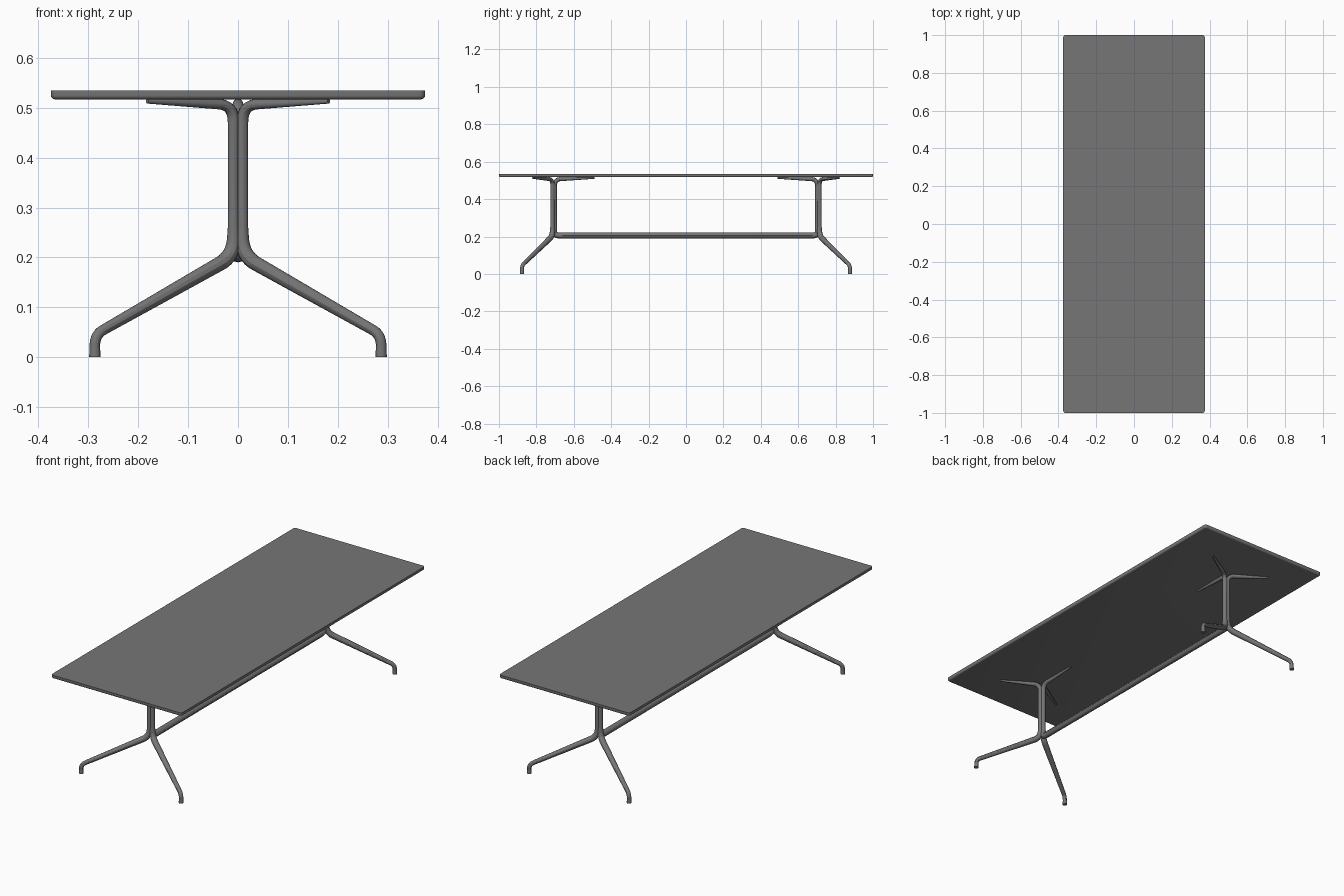
import bpy
import bmesh
from mathutils import Vector

cube = bpy.data.objects.get("Cube")
if cube:
    bpy.data.objects.remove(cube, do_unlink=True)

grey = bpy.data.materials.new("dark grey")
grey.use_nodes = True
colour = (0.18, 0.18, 0.18, 1)
grey.diffuse_color = colour
grey.node_tree.nodes["Principled BSDF"].inputs["Base Color"].default_value = colour


def select_only(ob):
    bpy.ops.object.select_all(action="DESELECT")
    ob.select_set(True)
    bpy.context.view_layer.objects.active = ob


def rounded_path(points, steps=8):
    """Points are (x, y, z, radius, bend size); corners become smooth bends."""
    path = []
    for i, (x, y, z, r, bend) in enumerate(points):
        here = Vector((x, y, z, r))
        if bend == 0:
            path.append(here)
            continue
        ends = []
        for other in (points[i - 1], points[i + 1]):
            step = Vector(other[:4]) - here
            ends.append(here + step * (bend / step.xyz.length))
        a, b = ends
        for k in range(steps + 1):
            t = k / steps
            path.append(a * (1 - t) ** 2 + here * (2 * t * (1 - t)) + b * t * t)
    return path


def tube(name, points):
    """Tapered round tube along a path with rounded bends."""
    path = rounded_path(points)
    data = bpy.data.curves.new(name, "CURVE")
    data.dimensions = "3D"
    data.bevel_depth = 1
    data.bevel_resolution = 4
    data.use_fill_caps = True
    spline = data.splines.new("POLY")
    spline.points.add(len(path) - 1)
    for p, v in zip(spline.points, path):
        p.co = (v.x, v.y, v.z, 1)
        p.radius = v.w
    ob = bpy.data.objects.new(name, data)
    bpy.context.collection.objects.link(ob)
    data.materials.append(grey)
    select_only(ob)
    bpy.ops.object.convert(target="MESH")
    bpy.ops.object.shade_smooth_by_angle()


# Table top: rounded corners and a softened lower edge
bm = bmesh.new()
bmesh.ops.create_cube(bm, size=1)
for v in bm.verts:
    v.co = (v.co.x * 0.75, v.co.y * 2, 0.526 + v.co.z * 0.018)
corners = [e for e in bm.edges if abs(e.verts[0].co.z - e.verts[1].co.z) > 0.01]
bmesh.ops.bevel(bm, geom=corners, offset=0.012, segments=5, profile=0.5, affect="EDGES")
rim = [e for e in bm.edges if all(v.co.z < 0.526 for v in e.verts)]
bmesh.ops.bevel(bm, geom=rim, offset=0.008, segments=4, profile=0.5, affect="EDGES")
mesh = bpy.data.meshes.new("table_top")
bm.to_mesh(mesh)
bm.free()
top = bpy.data.objects.new("table_top", mesh)
bpy.context.collection.objects.link(top)
mesh.materials.append(grey)
select_only(top)
bpy.ops.object.shade_smooth_by_angle()

# Four legs: each runs from its top support arm, down the column, out to a foot
for sy, end in ((-1, "front"), (1, "back")):
    for sx, side in ((1, "left"), (-1, "right")):
        tube(f"{end}_{side}_leg", [
            (sx * 0.182, sy * 0.82, 0.513, 0.0045, 0),
            (sx * 0.009, sy * 0.7135, 0.506, 0.0115, 0.035),
            (sx * 0.009, sy * 0.7135, 0.26, 0.0115, 0),
            (sx * 0.009, sy * 0.7135, 0.203, 0.0155, 0.035),
            (sx * 0.287, sy * 0.877, 0.045, 0.0105, 0.022),
            (sx * 0.287, sy * 0.877, 0.02, 0.0105, 0),
            (sx * 0.287, sy * 0.877, 0, 0.0115, 0),
        ])

# Long stretcher that bends up both columns into the inner support arms
half = [
    (0.49, 0.513, 0.0045, 0),
    (0.7025, 0.506, 0.012, 0.035),
    (0.7025, 0.26, 0.012, 0),
    (0.7025, 0.206, 0.015, 0.018),
    (0.66, 0.206, 0.016, 0),
]
near = [(0, -y, z, r, b) for y, z, r, b in half]
far = [(0, y, z, r, b) for y, z, r, b in reversed(half)]
tube("stretcher", near + far)
